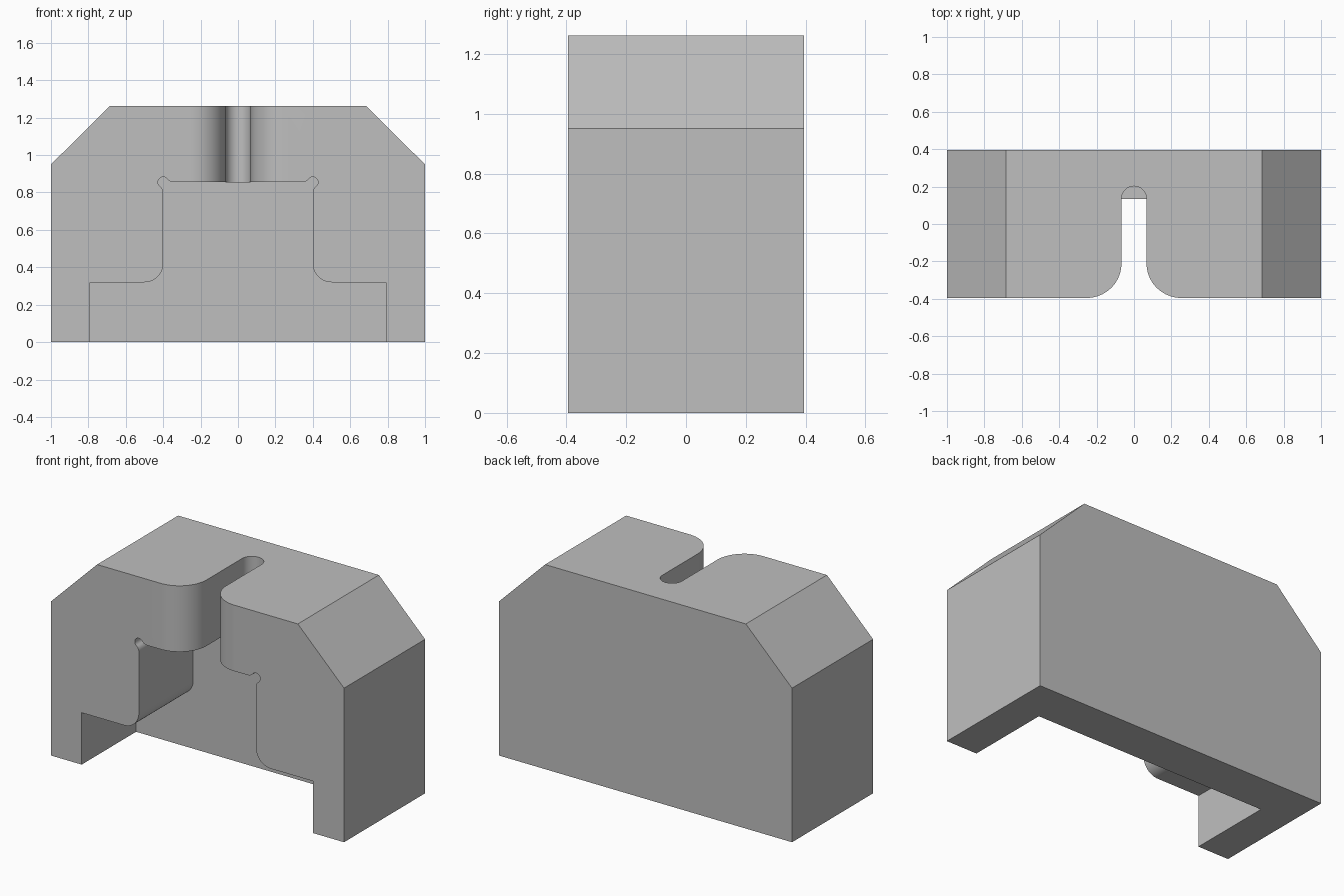
import bpy
from math import cos, sin, radians

cube = bpy.data.objects.get("Cube")
if cube:
    bpy.data.objects.remove(cube, do_unlink=True)

WIDTH, DEPTH, TOP = 1.0, 0.395, 1.262    # half width, half depth, height
CEILING, POCKET_BACK = 0.855, 0.135

grey = bpy.data.materials.new("plain grey")
grey.use_nodes = True
colour = (0.52, 0.52, 0.52, 1)
grey.diffuse_color = colour
grey.node_tree.nodes["Principled BSDF"].inputs["Base Color"].default_value = colour


def arc(cx, cy, r, start, end, steps):
    angles = [radians(start + (end - start) * i / steps) for i in range(steps + 1)]
    return [(cx + r * cos(a), cy + r * sin(a)) for a in angles]


def mirrored(half):
    """Close a +x half outline with its mirror image."""
    return half + [(-x, y) for x, y in reversed(half) if x > 1e-5]


def prism(name, outline, lo, hi, axis):
    """Extrude an outline along y (outline in xz) or z (outline in xy)."""
    def place(p, t):
        return (p[0], t, p[1]) if axis == "y" else (p[0], p[1], t)
    n = len(outline)
    verts = [place(p, t) for t in (lo, hi) for p in outline]
    faces = [list(range(n)), list(range(2 * n - 1, n - 1, -1))]
    faces += [[i, i + n, (i + 1) % n + n, (i + 1) % n] for i in range(n)]
    if axis == "z":
        faces = [f[::-1] for f in faces]
    mesh = bpy.data.meshes.new(name)
    mesh.from_pydata(verts, [], faces)
    mesh.materials.append(grey)
    obj = bpy.data.objects.new(name, mesh)
    bpy.context.collection.objects.link(obj)
    # make every face point outwards
    import bmesh
    bm = bmesh.new()
    bm.from_mesh(mesh)
    bmesh.ops.recalc_face_normals(bm, faces=bm.faces)
    bm.to_mesh(mesh)
    bm.free()
    return obj


# Body block with two chamfered shoulders
body = prism("body_block", mirrored([(WIDTH, 0), (WIDTH, 0.95), (0.685, TOP)]),
             -DEPTH, DEPTH, "y")

# Front pocket: wide foot, rounded neck, blended corner reliefs
neck, relief, blend, reach = 0.4, 0.028, 0.04, 0.055
pocket_half = [(0.79, -0.1), (0.79, 0.32)]
pocket_half += arc(neck + 0.1, 0.42, 0.1, 270, 180, 12)
pocket_half += arc(neck + blend, CEILING - reach, blend, 180, 126, 6)
pocket_half += arc(neck, CEILING, relief, -54, 144, 18)[1:-1]
pocket_half += arc(neck - reach, CEILING + blend, blend, -36, -90, 6)
pocket = prism("pocket_cutter", mirrored(pocket_half), -0.6, POCKET_BACK, "y")

# Vertical slot: round inner end, flared mouth at the front
slot_r, flare = 0.067, 0.185
slot_half = arc(0, POCKET_BACK, slot_r, 90, 0, 12)
slot_half += arc(slot_r + flare, flare - DEPTH, flare, 180, 270, 20)
slot_half.append((slot_r + flare, -0.6))
slot = prism("slot_cutter", mirrored(slot_half), CEILING, TOP + 0.2, "z")

# Cut both recesses out of the block
bpy.ops.object.select_all(action="DESELECT")
bpy.context.view_layer.objects.active = body
body.select_set(True)
for cutter in (pocket, slot):
    cutter.hide_render = True
    mod = body.modifiers.new(cutter.name, "BOOLEAN")
    mod.operation, mod.solver, mod.object = "DIFFERENCE", "EXACT", cutter
    bpy.ops.object.modifier_apply(modifier=mod.name)
    bpy.data.objects.remove(cutter, do_unlink=True)

bpy.ops.object.shade_smooth_by_angle(angle=radians(30))
